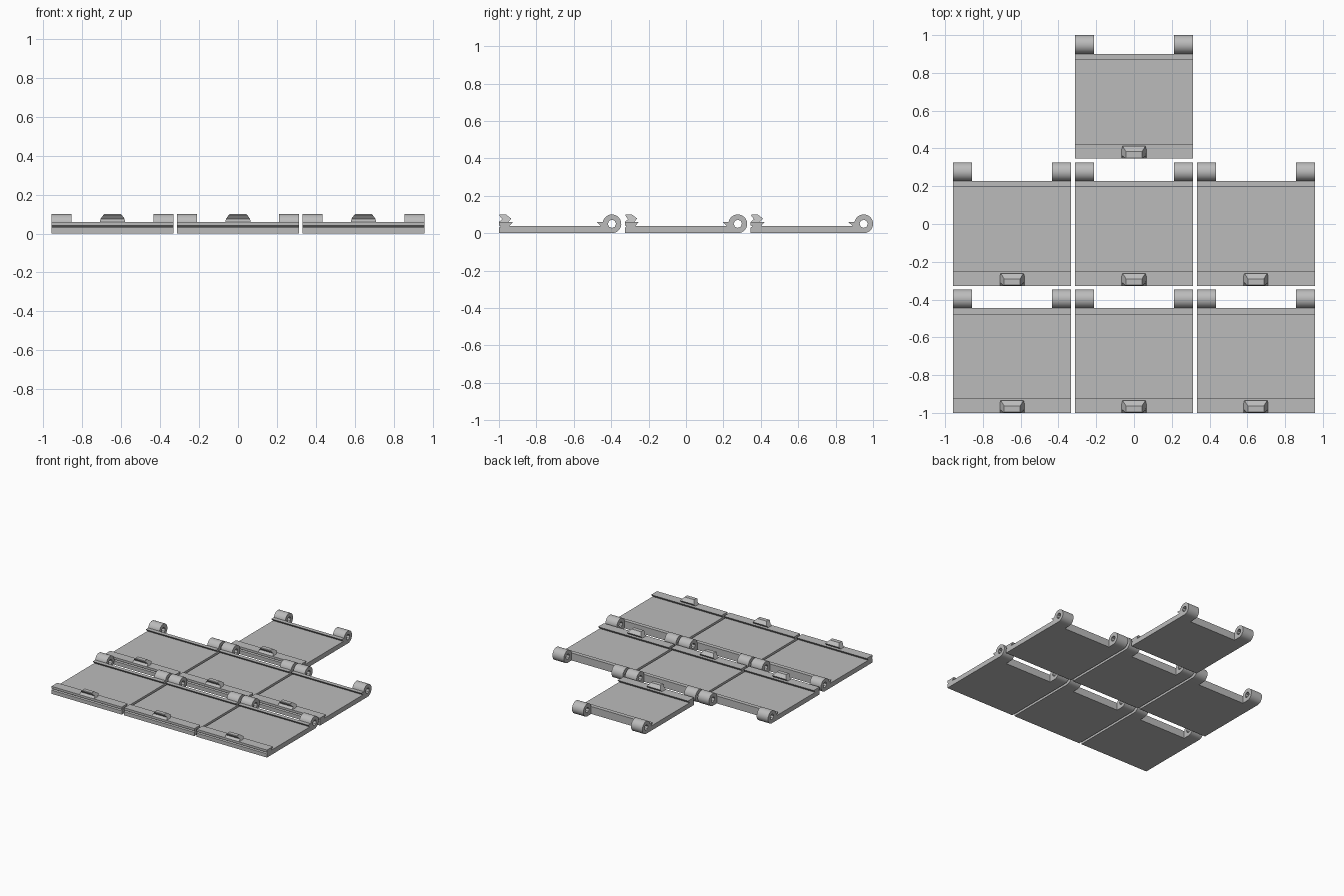
import bpy, bmesh, math
from mathutils import Vector

if "Cube" in bpy.data.objects:
    bpy.data.objects.remove(bpy.data.objects["Cube"])

grey = bpy.data.materials.new("plain grey")
grey.use_nodes = True
colour = (0.5, 0.5, 0.5, 1)
grey.diffuse_color = colour
grey.node_tree.nodes["Principled BSDF"].inputs["Base Color"].default_value = colour

HALF = 0.3125        # half the tile width
PITCH = (0.645, 0.673)
LUG = 0.101          # lug width
PIN = (0.604, 0.05)  # hinge axis in (y, z)


def arc(radius, start, end, steps):
    """Points on a circle around the hinge axis."""
    angles = [math.radians(start + (end - start) * i / steps) for i in range(steps + 1)]
    return [(PIN[0] + radius * math.cos(a), PIN[1] + radius * math.sin(a)) for a in angles]


def prism(name, loops, x0, x1):
    """Extrude (y, z) outlines along x; any further loops are holes."""
    bm = bmesh.new()
    edges = []
    for loop in loops:
        vs = [bm.verts.new((x0, y, z)) for y, z in loop]
        edges += [bm.edges.new((vs[i - 1], vs[i])) for i in range(len(vs))]
    if len(loops) == 1:
        bm.faces.new(vs)
    else:
        bmesh.ops.triangle_fill(bm, edges=edges, use_beauty=True, normal=(1, 0, 0))
    out = bmesh.ops.extrude_face_region(bm, geom=bm.faces[:])
    moved = [v for v in out["geom"] if isinstance(v, bmesh.types.BMVert)]
    bmesh.ops.translate(bm, verts=moved, vec=(x1 - x0, 0, 0))
    bmesh.ops.recalc_face_normals(bm, faces=bm.faces[:])
    mesh = bpy.data.meshes.new(name)
    bm.to_mesh(mesh)
    bm.free()
    mesh.materials.append(grey)
    return mesh


# Plate with undercut rails at both ends and a groove along the front
plate = prism("plate", [[
    (0, 0), (0.555, 0), (0.555, 0.06), (0.522, 0.06), (0.545, 0.038),
    (0.055, 0.038), (0.075, 0.06), (0, 0.06), (0, 0.042), (0.01, 0.036), (0, 0.03),
]], -HALF, HALF)

# Hinge lugs with a through hole
lug_outline = [(0.555, 0)] + arc(0.05, -90, 168, 24)
hole = arc(0.022, 0, 315, 7)
lugs = {
    "left_lug": prism("left_lug", [lug_outline, hole], HALF - LUG, HALF),
    "right_lug": prism("right_lug", [lug_outline, hole], -HALF, LUG - HALF),
}

# Snap tab, notched at the front and narrower towards its top
tab = prism("snap_tab", [[
    (0, 0.06), (0.017, 0.075), (0.002, 0.095), (0.004, 0.1),
    (0.037, 0.1), (0.066, 0.078), (0.05, 0.06),
]], -0.065, 0.065)
for v in tab.vertices:
    v.co.x *= 1 - 0.35 * ((v.co.z - 0.06) / 0.04) ** 2

parts = {"plate": plate, "snap_tab": tab, **lugs}

# Two rows of three tiles, and one more behind the middle
cells = [(c, r) for r in range(2) for c in (-1, 0, 1)] + [(0, 2)]
for n, (col, row) in enumerate(cells, 1):
    for name, mesh in parts.items():
        ob = bpy.data.objects.new(f"{name}_{n}", mesh)
        ob.location = Vector((col * PITCH[0], row * PITCH[1] - 1, 0))
        bpy.context.collection.objects.link(ob)

# Smooth the curved lugs, keeping hard edges
bpy.ops.object.select_all(action="DESELECT")
for ob in bpy.context.collection.objects:
    if ob.name in ("left_lug_1", "right_lug_1"):
        ob.select_set(True)
        bpy.context.view_layer.objects.active = ob
bpy.ops.object.shade_smooth_by_angle(angle=math.radians(30))
